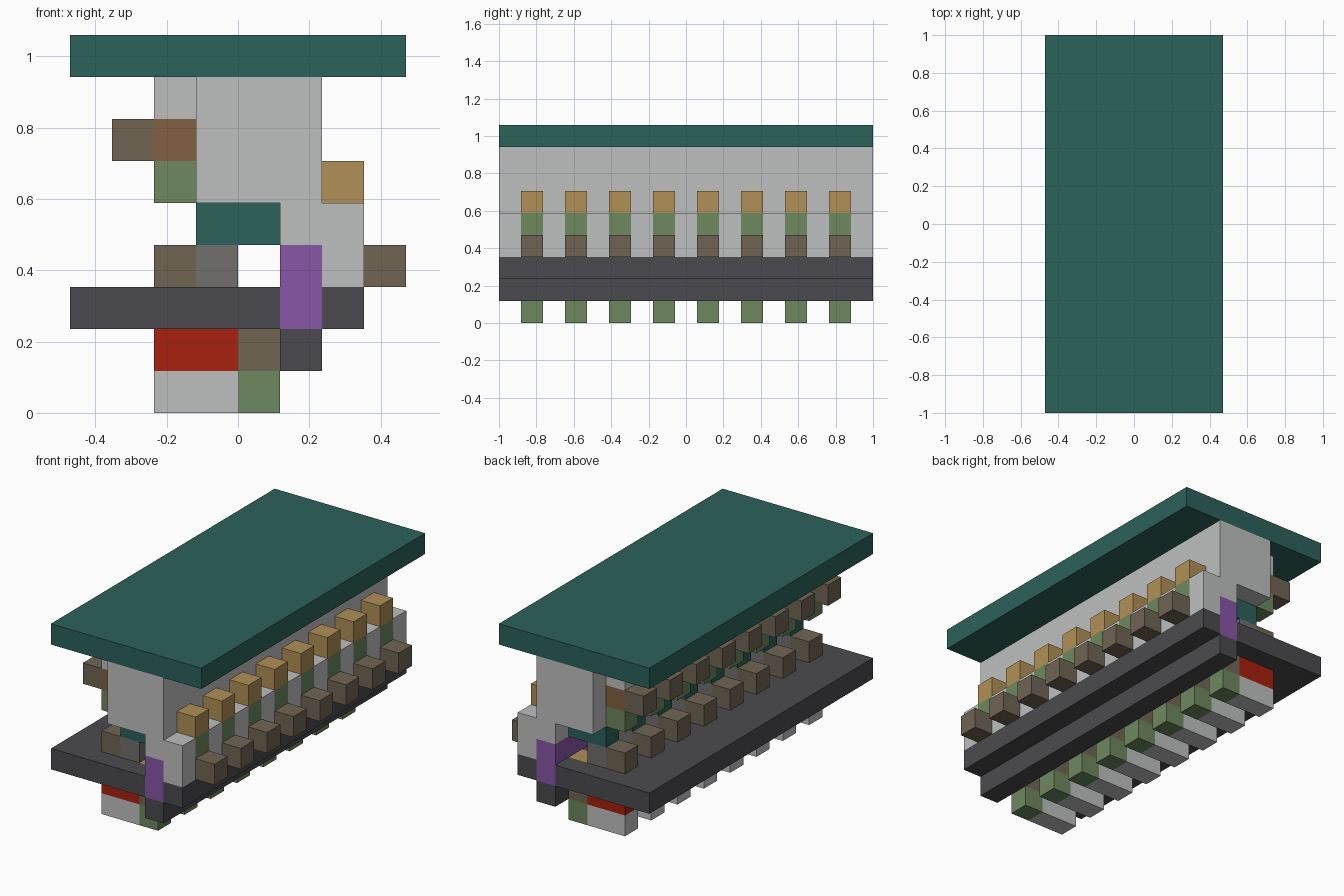
import bpy
import bmesh
from mathutils import Matrix, Vector

cube = bpy.data.objects.get("Cube")
if cube:
    bpy.data.objects.remove(cube, do_unlink=True)

LENGTH = 17            # blocks along y
U = 2 / LENGTH         # size of one block


def material(name, rgb):
    """Flat material from an sRGB colour in 0-255."""
    lin = [((c / 255 + 0.055) / 1.055) ** 2.4 for c in rgb]
    mat = bpy.data.materials.new(name)
    mat.use_nodes = True
    mat.diffuse_color = (*lin, 1)
    mat.node_tree.nodes["Principled BSDF"].inputs["Base Color"].default_value = (*lin, 1)
    return mat


teal = material("teal", (44, 98, 91))
pale = material("pale grey", (190, 192, 191))
mid = material("mid grey", (114, 112, 110))
dark = material("dark grey", (75, 74, 78))
brown = material("dull brown", (112, 101, 84))
rust = material("rust brown", (130, 96, 65))
green = material("moss green", (110, 136, 96))
tan = material("tan", (177, 144, 87))
purple = material("purple", (137, 87, 167))
red = material("red", (168, 33, 15))

# Spans along y, in blocks
FULL = [(0, LENGTH)]
TEETH = [(i, i + 1) for i in range(1, LENGTH, 2)]
GAPS = [(i, i + 1) for i in range(0, LENGTH, 2)]


def blocks(name, mat, x, z, spans):
    """One object of boxes with the same x and z range, one per y span."""
    bm = bmesh.new()
    for y in spans:
        lo = Vector((x[0], y[0] - LENGTH / 2, z[0])) * U
        hi = Vector((x[1], y[1] - LENGTH / 2, z[1])) * U
        place = Matrix.Translation((lo + hi) / 2) @ Matrix.Diagonal((*(hi - lo), 1))
        bmesh.ops.create_cube(bm, size=1, matrix=place)
    mesh = bpy.data.meshes.new(name)
    bm.to_mesh(mesh)
    bm.free()
    mesh.materials.append(mat)
    bpy.context.collection.objects.link(bpy.data.objects.new(name, mesh))


# Roof and upper wall
blocks("roof_slab", teal, (-4, 4), (8, 9), FULL)
blocks("upper_wall", pale, (-1, 2), (5, 8), FULL)

# Right shoulder with green insets and outer studs
blocks("shoulder_inner", pale, (1, 2), (4, 5), FULL)
blocks("shoulder_top", pale, (2, 3), (4, 5), GAPS)
blocks("shoulder_insets", green, (2, 3), (4, 5), TEETH)
blocks("shoulder_base", pale, (2, 3), (3, 4), FULL)
blocks("shoulder_studs", tan, (2, 3), (5, 6), TEETH)
blocks("shoulder_side_studs", brown, (3, 4), (3, 4), TEETH)

# Stud rows on the opposite side of the wall
blocks("wall_top_studs", pale, (-2, -1), (7, 8), TEETH)
blocks("wall_middle_studs", rust, (-2, -1), (6, 7), TEETH)
blocks("wall_outer_studs", brown, (-3, -2), (6, 7), TEETH)
blocks("wall_lower_studs", green, (-2, -1), (5, 6), TEETH)
blocks("hanging_ribs", teal, (-1, 1), (4, 5), TEETH)

# Floor slab with the channel and its inlaid tiles
blocks("floor_slab", dark, (-4, 0), (2, 3), FULL)
blocks("channel_floor", dark, (0, 1), (2, 3), GAPS)
blocks("channel_tiles", tan, (0, 1), (2, 3), TEETH)
blocks("channel_wall", purple, (1, 2), (2, 4), FULL)
blocks("floor_edge", dark, (2, 3), (2, 3), FULL)
blocks("floor_studs", brown, (-2, -1), (3, 4), TEETH)
blocks("inner_floor_studs", mid, (-1, 0), (3, 4), TEETH)

# Supports under the floor
blocks("lower_beam", dark, (1, 2), (1, 2), FULL)
blocks("red_ribs", red, (-2, 0), (1, 2), TEETH)
blocks("brown_ribs", brown, (0, 1), (1, 2), TEETH)
blocks("pale_feet", pale, (-2, 0), (0, 1), TEETH)
blocks("green_feet", green, (0, 1), (0, 1), TEETH)
